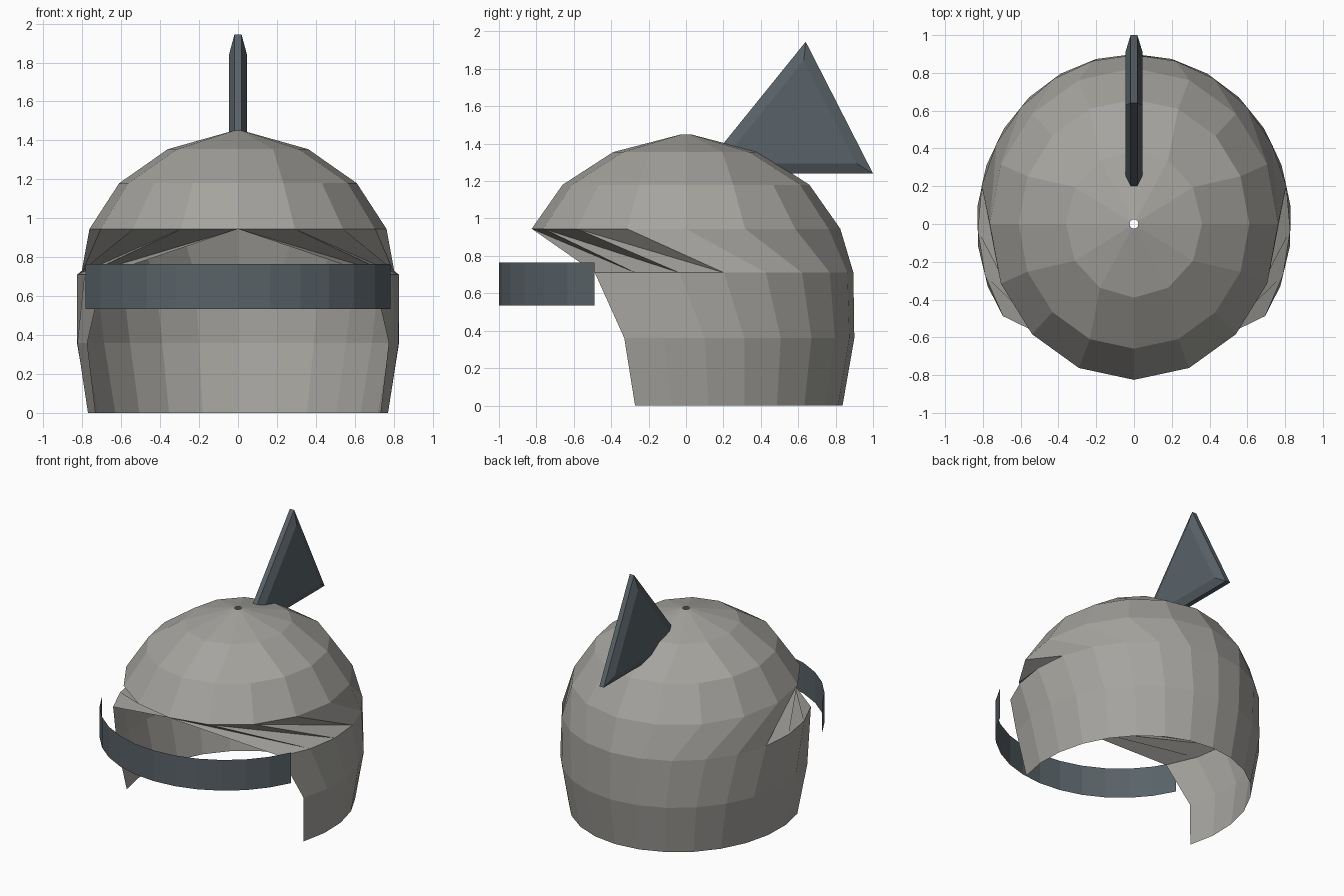
import bpy
import bmesh
from math import sin, cos, radians, pi

if "Cube" in bpy.data.objects:
    bpy.data.objects.remove(bpy.data.objects["Cube"], do_unlink=True)


def material(name, color):
    mat = bpy.data.materials.new(name)
    mat.use_nodes = True
    mat.diffuse_color = (*color, 1)
    mat.node_tree.nodes["Principled BSDF"].inputs["Base Color"].default_value = (*color, 1)
    return mat


def finish(bm, name, mat):
    bmesh.ops.remove_doubles(bm, verts=bm.verts, dist=0.0005)
    bmesh.ops.recalc_face_normals(bm, faces=bm.faces)
    mesh = bpy.data.meshes.new(name)
    bm.to_mesh(mesh)
    bm.free()
    mesh.materials.append(mat)
    obj = bpy.data.objects.new(name, mesh)
    bpy.context.collection.objects.link(obj)
    return obj


steel = material("warm grey steel", (0.38, 0.37, 0.345))
slate = material("dark slate", (0.10, 0.123, 0.138))

# Helmet shell: rings swept from the back, closed on the dome, open below the brim
WIDTH = 0.925
bm = bmesh.new()


def ring(z, radius, steps, half_span):
    verts = []
    for k in range(-steps, steps + 1):
        t = radians(half_span) * k / steps
        verts.append(bm.verts.new((radius * WIDTH * sin(t), radius * cos(t), z)))
    return verts


def bridge(upper, lower):
    for k in range(len(upper) - 1):
        bm.faces.new((upper[k], upper[k + 1], lower[k + 1], lower[k]))


crown_hole = ring(1.45, 0.025, 6, 180)
crown = ring(1.355, 0.39, 6, 180)
dome = ring(1.18, 0.66, 8, 180)
brim = ring(0.945, 0.825, 8, 180)
temple = ring(0.71, 0.895, 8, 123)
cheek = ring(0.36, 0.9, 8, 111.5)
rim = ring(0, 0.837, 8, 109)

bridge(crown_hole, crown)
bridge(dome, brim)
bridge(temple, cheek)
bridge(cheek, rim)

# Twelve-sided crown meets the sixteen-sided dome
for q in range(4):
    u, d = crown[q * 3:q * 3 + 4], dome[q * 4:q * 4 + 5]
    bm.faces.new((u[0], u[1], d[1], d[0]))
    bm.faces.new((u[1], u[2], d[3], d[2], d[1]))
    bm.faces.new((u[2], u[3], d[4], d[3]))

# Slanted brow panels, folded towards the pointed front
for up, low in ((brim[8:], temple[8:]), (brim[8::-1], temple[8::-1])):
    for k in range(8):
        if k < 5:
            bm.faces.new((up[k], up[k + 1], low[k + 1], low[k]))
        else:
            bm.faces.new((up[k], up[k + 1], low[k]))
            bm.faces.new((up[k + 1], low[k + 1], low[k]))
finish(bm, "helmet_shell", steel)

# Visor band: a thin curved sheet in front of the face
bm = bmesh.new()
R, SEGMENTS, HALF = 0.859, 12, radians(66)
previous = None
for i in range(SEGMENTS + 1):
    t = HALF * (2 * i / SEGMENTS - 1)
    x, y = R * sin(t), R - 1 - R * cos(t)
    pair = [bm.verts.new((x, y, z)) for z in (0.535, 0.765)]
    if previous:
        bm.faces.new((previous[0], pair[0], pair[1], previous[1]))
    previous = pair
finish(bm, "visor_band", slate)

# Crest fin: a triangular plate with bevelled borders
bm = bmesh.new()
outline = [(0.07, 1.24), (1.0, 1.24), (0.64, 1.945)]
cy, cz, inset = 0.593, 1.49, 0.78


def fin_loop(x, scale):
    return [bm.verts.new((x, cy + (y - cy) * scale, cz + (z - cz) * scale))
            for y, z in outline]


loops = [fin_loop(-0.045, inset), fin_loop(-0.018, 1),
         fin_loop(0.018, 1), fin_loop(0.045, inset)]
for a, b in zip(loops, loops[1:]):
    for i in range(3):
        j = (i + 1) % 3
        bm.faces.new((a[i], a[j], b[j], b[i]))
bm.faces.new(loops[0])
bm.faces.new(loops[-1])
finish(bm, "crest_fin", slate)
